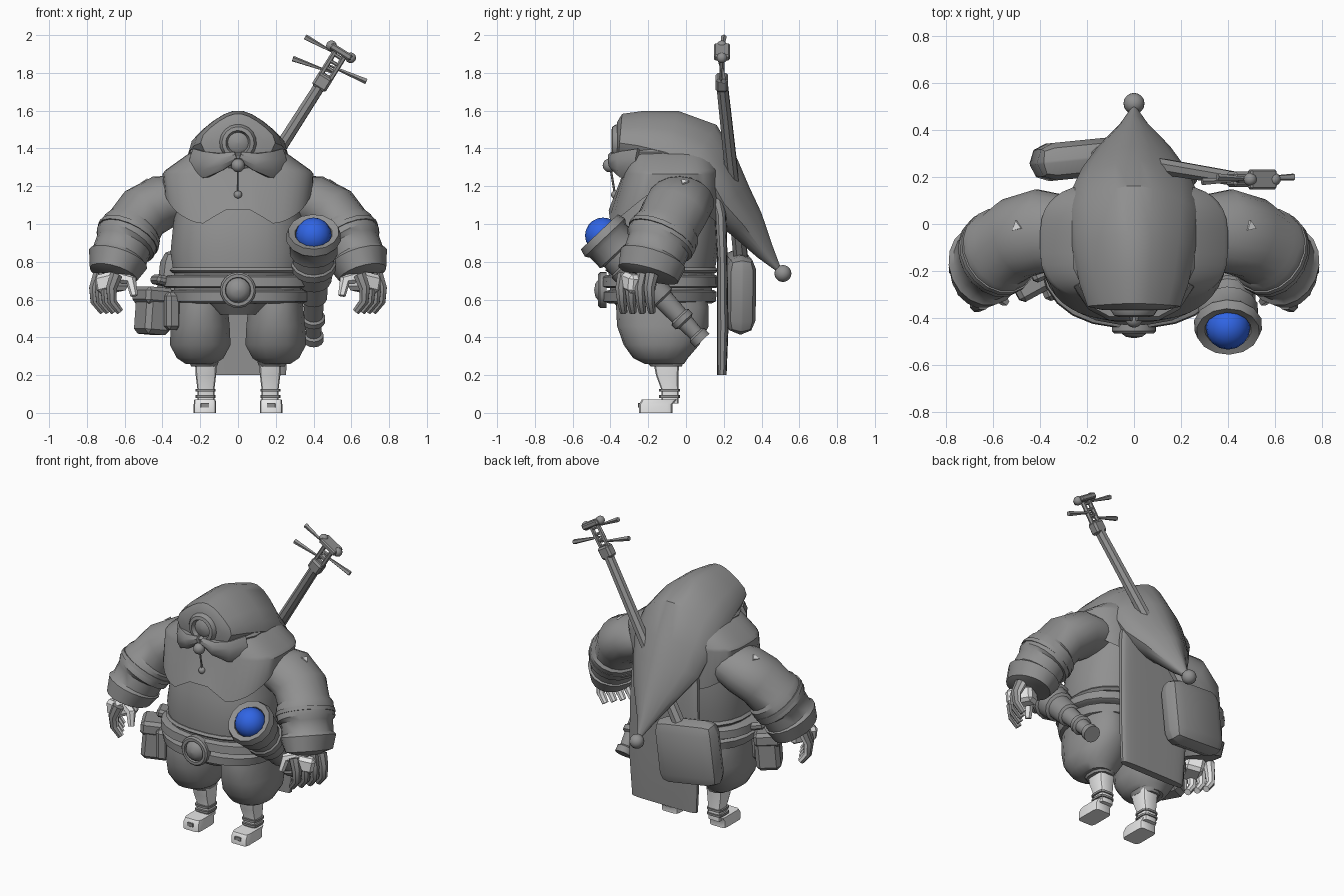
import bpy, bmesh, math
from mathutils import Vector, Matrix

old = bpy.data.objects.get("Cube")
if old:
    bpy.data.objects.remove(old, do_unlink=True)


def material(name, r, g, b):
    m = bpy.data.materials.new(name)
    m.use_nodes = True
    m.diffuse_color = (r, g, b, 1)
    m.node_tree.nodes["Principled BSDF"].inputs["Base Color"].default_value = (r, g, b, 1)
    return m


GREY = material("cloth grey", .28, .28, .28)
LIGHT = material("pale metal", .8, .8, .8)
BLUE = material("lens blue", .03, .13, .78)
X, Y, Z = Vector((1, 0, 0)), Vector((0, 1, 0)), Vector((0, 0, 1))


def finish(name, bm, mat, angle=35):
    bmesh.ops.recalc_face_normals(bm, faces=bm.faces)
    me = bpy.data.meshes.new(name)
    bm.to_mesh(me)
    bm.free()
    me.materials.append(mat)
    ob = bpy.data.objects.new(name, me)
    bpy.context.collection.objects.link(ob)
    bpy.ops.object.select_all(action='DESELECT')
    ob.select_set(True)
    bpy.context.view_layer.objects.active = ob
    bpy.ops.object.shade_smooth_by_angle(angle=math.radians(angle))
    return ob


def loft(name, rings, mat=GREY, caps=(True, True)):
    """Skin a list of rings that have equal point counts."""
    bm = bmesh.new()
    vs = [[bm.verts.new(p) for p in ring] for ring in rings]
    n = len(vs[0])
    for a, b in zip(vs, vs[1:]):
        for i in range(n):
            j = (i + 1) % n
            bm.faces.new((a[i], a[j], b[j], b[i]))
    if caps[0]:
        bm.faces.new(vs[0])
    if caps[1]:
        bm.faces.new(vs[-1])
    return finish(name, bm, mat)


def angles(n):
    return [math.tau * (i + .5) / n for i in range(n)]


def power(v, p):
    return math.copysign(abs(v) ** p, v)


def oval(z, rx, f, b, cx, n, p):
    return [Vector((cx + rx * power(math.cos(a), p),
                    (f + b) / 2 + (b - f) / 2 * power(math.sin(a), p), z)) for a in angles(n)]


def stack(name, rows, cx=0, n=24, p=.85, mat=GREY):
    """Horizontal rings given as height, half width, front y, back y."""
    return loft(name, [oval(*row, cx, n, p) for row in rows], mat)


def tube(name, pts, ref, n=16, mat=GREY, peak=0):
    """Sweep along points given as x, y, z, width, height."""
    c = [Vector(q[:3]) for q in pts]
    rings = []
    for i, q in enumerate(pts):
        t = (c[min(i + 1, len(c) - 1)] - c[max(i - 1, 0)]).normalized()
        side = (ref - t * ref.dot(t)).normalized()
        up = side.cross(t)
        rings.append([c[i] + side * q[3] * math.cos(a) * (1 - peak * max(0, math.sin(a)))
                      + up * q[4] * math.sin(a) for a in angles(n)])
    return loft(name, rings, mat)


def lathe(name, base, axis, prof, n=16, mat=GREY):
    """Turn a profile of distance, radius pairs around an axis."""
    d = Vector(axis).normalized()
    u = d.orthogonal().normalized()
    v = d.cross(u)
    return loft(name, [[Vector(base) + d * t + (u * math.cos(a) + v * math.sin(a)) * max(r, .001)
                        for a in angles(n)] for t, r in prof], mat)


def ball(name, at, r, mat=GREY):
    bm = bmesh.new()
    bmesh.ops.create_uvsphere(bm, u_segments=16, v_segments=10, radius=r,
                              matrix=Matrix.Translation(at))
    return finish(name, bm, mat, 60)


def box(name, at, size, tilt=0, turn=0, bevel=.01, mat=GREY, segments=1):
    bm = bmesh.new()
    m = (Matrix.Translation(at) @ Matrix.Rotation(turn, 4, 'Z')
         @ Matrix.Rotation(tilt, 4, 'Y') @ Matrix.Diagonal((*size, 1)))
    bmesh.ops.create_cube(bm, size=1, matrix=m)
    bmesh.ops.bevel(bm, geom=bm.edges[:], offset=bevel, segments=segments,
                    affect='EDGES', profile=.5)
    return finish(name, bm, mat)


def rod(name, a, b, r1, r2, n=6):
    a, b = Vector(a), Vector(b)
    return lathe(name, a, b - a, [(0, r1), ((b - a).length, r2)], n)


# torso and belts
stack("torso", [(.52, .18, -.33, .06), (.6, .34, -.4, .13), (.72, .34, -.41, .15),
                (.85, .36, -.42, .17), (1, .345, -.4, .18), (1.15, .32, -.36, .18),
                (1.3, .3, -.31, .16), (1.4, .2, -.25, .1)])
stack("upper_belt", [(.66, .38, -.42, .16), (.67, .4, -.445, .175),
                     (.72, .395, -.44, .175), (.73, .37, -.42, .16)])
stack("lower_belt", [(.58, .34, -.41, .14), (.59, .37, -.44, .16),
                     (.64, .385, -.44, .165), (.65, .36, -.41, .15)])
stack("waist_cord", [(.74, .35, -.41, .16), (.755, .365, -.43, .175), (.77, .35, -.42, .16)])
lathe("buckle", (0, -.42, .65), -Y, [(0, .095), (.035, .095), (.045, .085), (.045, .068),
                                     (.03, .065), (.045, .055), (.06, .035), (.066, 0)], 18)

# shoulder cape, notched at the front and rising over the arms
cape = [oval(*row, 0, 40, .65) for row in [(1.42, .19, -.27, .1), (1.36, .28, -.31, .15),
                                           (1.285, .385, -.33, .18), (1.265, .4, -.335, .18)]]
hem = []
for a in angles(40):
    s, c = math.sin(a), abs(math.cos(a))
    notch = .11 * max(0, 1 - c / .4) if s < 0 else 0
    hem.append(Vector(((.4 - .06 * abs(s)) * power(math.cos(a), .65),
                       -.11 + .3 * power(s, .65), 1.22 - .235 * abs(s) ** .7 + notch)))
loft("shoulder_cape", cape + [hem], caps=(True, False))
stack("coat_tail", [(.2, .235, .165, .215), (.45, .25, .165, .225), (.8, .25, .165, .22),
                    (1.05, .24, .15, .215), (1.2, .2, .1, .19)], cx=.02, p=.5)

# hood drooping to a tail with a ball
tube("hood", [(0, -.365, 1.45, .14, .09), (0, -.35, 1.45, .2, .135), (0, -.25, 1.44, .235, .163),
              (0, -.1, 1.41, .265, .2), (0, .05, 1.35, .28, .21), (0, .15, 1.25, .275, .155),
              (0, .22, 1.12, .24, .14), (0, .32, 1, .165, .1), (0, .42, .85, .065, .05),
              (0, .49, .76, .015, .015)], X, 20, peak=.42)
ball("tail_ball", (0, .513, .738), .045)

# face, collar and beads
stack("collar", [(1.29, .2, -.33, .1), (1.33, .245, -.36, .12), (1.38, .265, -.36, .12),
                 (1.42, .23, -.33, .1)], n=14)
lathe("eyepiece", (0, -.33, 1.43), -Y, [(0, .1), (.04, .098), (.06, .085), (.065, .065),
                                        (.04, .055), (.05, .04), (.055, 0)], 18)
for s in (-1, 1):
    tube("scarf_flap", [(s * .235, -.25, 1.32, .03, .085), (s * .17, -.34, 1.315, .035, .075),
                        (s * .09, -.38, 1.33, .035, .05), (s * .01, -.385, 1.36, .03, .025)], Y, 8)
ball("upper_bead", (0, -.405, 1.31), .036)
ball("lower_bead", (0, -.375, 1.155), .022)
rod("bead_cord", (0, -.4, 1.3), (0, -.375, 1.15), .006, .006)

for s in (-1, 1):
    # sleeves with raised bands
    arm = [(.28, -.04, 1.14, .16, .12), (.4, -.03, 1.115, .18, .145), (.5, -.06, 1.06, .177, .15),
           (.55, -.1, .985, .17, .152), (.56, -.105, .97, .185, .165), (.598, -.14, .9, .187, .168),
           (.605, -.145, .888, .168, .15), (.63, -.17, .825, .165, .148),
           (.635, -.175, .815, .18, .162), (.66, -.2, .735, .165, .13), (.663, -.203, .72, .1, .08)]
    tube("sleeve", [(s * q[0], *q[1:]) for q in arm], Y, 18)
    tube("arm_strap", [(s * .575, -.12, .945, .19, .173), (s * .585, -.13, .925, .19, .173)], Y, 18)
    lathe("sleeve_tear", (s * .487, -.01, 1.206), (s * .55, 0, .84),
          [(0, .026), (.026, .026)], 3, LIGHT)

    # hands, with fingers pale on the inner side
    box("palm", (s * .67, -.25, .69), (.12, .17, .1), s * .2, s * .5, .02, LIGHT)
    for i in range(4):
        x, y = .645 + .03 * i, -.33 + .05 * i
        path = [(x, y, .73), (x + .025, y - .015, .66), (x + .022, y - .01, .59), (x - .02, y, .535)]
        finger = tube("finger", [(s * a, b, c, .036 - .005 * k, .036 - .005 * k)
                                 for k, (a, b, c) in enumerate(path)], Y, 8)
        finger.data.materials.append(LIGHT)
        for f in finger.data.polygons:
            f.material_index = int(f.normal.dot(Vector((s * .7, -.7, 0))) < -.4)
    tube("thumb", [(s * .63, -.27, .72, .033, .033), (s * .565, -.31, .7, .03, .03),
                   (s * .55, -.33, .62, .02, .02)], Y, 6, LIGHT)

    # breeches
    stack("breeches", [(.26, .08, -.22, -.01), (.29, .125, -.28, .01), (.36, .163, -.33, .07),
                       (.46, .158, -.365, .12), (.56, .148, -.37, .12), (.63, .14, -.36, .1)],
          cx=s * .2, n=18, p=.9)

    # boots
    stack("boot_shaft", [(.05, .045, -.13, -.04), (.12, .045, -.13, -.04), (.2, .055, -.16, -.04),
                         (.3, .06, -.18, -.03)], cx=s * .17, n=12, p=.4, mat=LIGHT)
    stack("boot_foot", [(0, .06, -.25, -.07), (.045, .06, -.25, -.07), (.07, .057, -.235, -.05)],
          cx=s * .175, n=12, p=.3, mat=LIGHT)
    box("toe_plate", (s * .175, -.25, .04), (.045, .008, .025), bevel=.002)
    for z in (.08, .112):
        stack("ankle_strap", [(z, .055, -.145, -.032), (z + .014, .055, -.145, -.032)],
              cx=s * .172, n=12, p=.5)
    stack("boot_cuff", [(.245, .07, -.19, -.02), (.27, .08, -.21, -.01)], cx=s * .18, n=12)

# spyglass hanging from the belt
eye = Vector((.4, -.45, .95))
down = Vector((0, .69, -.73))
lathe("spyglass", eye, down,
      [(.03, .09), (0, .1), (-.012, .135), (.03, .147), (.055, .13), (.13, .13), (.14, .11),
       (.2, .11), (.21, .12), (.25, .12), (.26, .105), (.34, .095), (.35, .078), (.47, .072),
       (.48, .056), (.6, .05), (.61, .062), (.64, .062), (.65, .046), (.73, .04),
       (.74, .053), (.78, .053), (.78, 0)], 14)
ball("spyglass_lens", eye + down * .015, .095, BLUE)

# hip pouches
box("hip_pouch", (-.45, -.22, .53), (.15, .17, .23), .08, .5, .025)
box("pouch_flap", (-.45, -.22, .62), (.165, .185, .09), .08, .5, .02)
box("small_pouch", (-.36, -.26, .54), (.08, .13, .2), 0, .4, .02)
box("pouch_strap", (-.4, -.18, .7), (.1, .12, .05), .2, .4, .015)

# stringed instrument carried on the back in a padded case
box("instrument_body", (-.22, .277, .64), (.42, .16, .42), .12, .1, .075, segments=2)
block = Vector((.445, .19, 1.75))
rod("instrument_neck", (-.15, .29, .82), block, .04, .032, 8)
along, across = Vector((.53, 0, .85)), Vector((.85, 0, -.53))
lean = math.atan2(.53, .85)
box("neck_block", block, (.085, .065, .08), lean, 0, .012)
top = block + along * .19
for s in (-1, 1):
    rod("head_rail", block + across * .028 * s, top + across * .028 * s, .014, .014)
    ball("bar_knob", top + across * .06 * s, .028)
for k in range(1, 5):
    c = block + along * .04 * k
    rod("head_rung", c - across * .035, c + across * .035, .01, .01)
box("head_bar", top, (.13, .085, .035), lean, 0, .008)
for tip, root in [((.355, .2, 1.99), (.52, .19, 1.9)), ((.29, .18, 1.875), (.5, .19, 1.8)),
                  ((.68, .2, 1.755), (.46, .19, 1.85))]:
    rod("tuning_peg", tip, root, .016, .004, 5)
